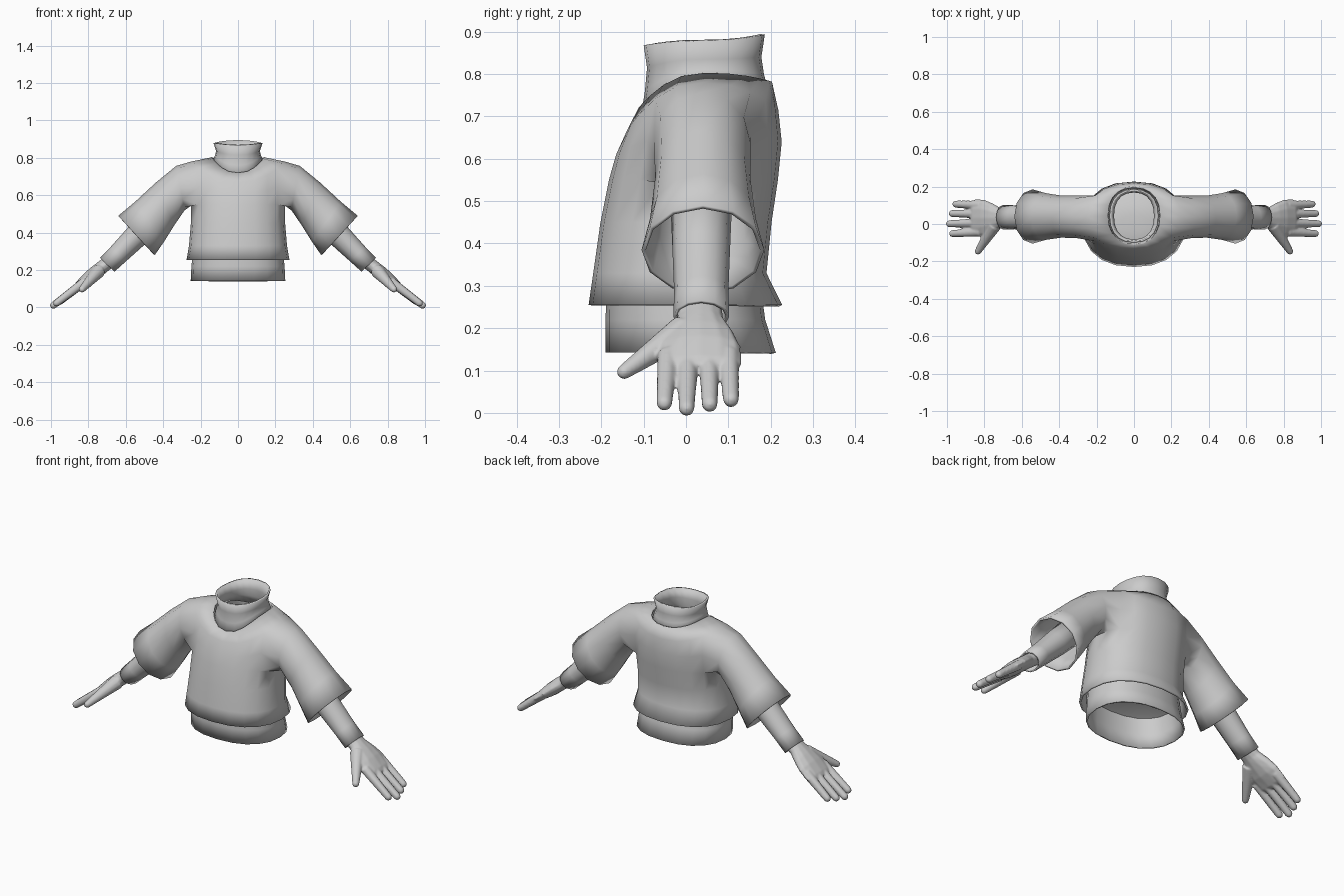
import bpy, bmesh, math
from mathutils import Vector

cube = bpy.data.objects.get("Cube")
if cube:
    bpy.data.objects.remove(cube)

grey = bpy.data.materials.new("plain_grey")
grey.use_nodes = True
colour = (0.6, 0.6, 0.6, 1)
grey.diffuse_color = colour
grey.node_tree.nodes["Principled BSDF"].inputs["Base Color"].default_value = colour

SEG = 20   # points round the body
ARM = 12   # points round an arm


def finish(bm, name, thickness=0, angle=60):
    """Turn a bmesh into a smooth shaded object, with cloth thickness if asked."""
    bmesh.ops.recalc_face_normals(bm, faces=bm.faces)
    mesh = bpy.data.meshes.new(name)
    bm.to_mesh(mesh)
    bm.free()
    mesh.materials.append(grey)
    obj = bpy.data.objects.new(name, mesh)
    bpy.context.collection.objects.link(obj)
    bpy.ops.object.select_all(action="DESELECT")
    obj.select_set(True)
    bpy.context.view_layer.objects.active = obj
    bpy.ops.object.shade_smooth_by_angle(angle=math.radians(angle))
    if thickness:
        solid = obj.modifiers.new("cloth", "SOLIDIFY")
        solid.thickness = thickness
        solid.offset = -1
    return obj


def body_ring(bm, hx, front, back, z_front, z_side, z_back):
    """Rounded-box ring whose height differs at front, side and back."""
    ring = []
    for k in range(SEG):
        a = math.tau * k / SEG
        c, s = math.cos(a), math.sin(a)
        x = hx * math.copysign(abs(c) ** 0.87, c)
        y = (front + back) / 2 + (back - front) / 2 * math.copysign(abs(s) ** 0.87, s)
        z = z_side + ((z_back if s > 0 else z_front) - z_side) * s * s
        ring.append(bm.verts.new((x, y, z)))
    return ring


def oval_ring(bm, centre, u, v, count=ARM):
    return [bm.verts.new(centre + u * math.cos(math.tau * i / count)
                         + v * math.sin(math.tau * i / count)) for i in range(count)]


def bridge(bm, a, b, skip=()):
    n = len(a)
    for i in range(n):
        if i not in skip:
            j = (i + 1) % n
            bm.faces.new((a[i], a[j], b[j], b[i]))


def tube(bm, path, closed=True):
    """Path of (centre, u, v) ovals, capped when closed."""
    rings = [oval_ring(bm, *p) for p in path]
    for a, b in zip(rings, rings[1:]):
        bridge(bm, a, b)
    if closed:
        bm.faces.new(rings[0])
        bm.faces.new(rings[-1][::-1])


def digit(bm, start, end, r0, r1):
    """Tapered finger with a rounded tip."""
    start, end = Vector(start), Vector(end)
    d = (end - start).normalized()
    u = d.cross(Vector((0, 0, 1))).normalized()
    v = u.cross(d)
    tip = end - d * r1
    path = [(start, u * r0, v * r0)]
    for a in (0, 25, 50, 70, 85):
        r = r1 * math.cos(math.radians(a))
        path.append((tip + d * r1 * math.sin(math.radians(a)), u * r, v * r))
    tube(bm, path)


# Outer shirt: body rings with armholes, then sleeves grown from the armholes
bm = bmesh.new()
rings = [body_ring(bm, *r) for r in (
    (0.275, -0.23, 0.227, 0.255, 0.255, 0.255),
    (0.262, -0.219, 0.19, 0.33, 0.33, 0.33),
    (0.252, -0.202, 0.202, 0.45, 0.45, 0.45),
    (0.252, -0.182, 0.217, 0.55, 0.55, 0.55),
    (0.252, -0.165, 0.226, 0.61, 0.66, 0.64),
    (0.25, -0.138, 0.218, 0.67, 0.78, 0.715),
    (0.14, -0.112, 0.203, 0.72, 0.803, 0.782))]
half = SEG // 2
hole = {(c + k) % SEG for c in (0, half) for k in (-2, -1, 0, 1)}
for n in range(len(rings) - 1):
    bridge(bm, rings[n], rings[n + 1], hole if n in (3, 4) else ())

SLEEVE = (  # top x, top z, bottom x, bottom z, front, back
    (0.33, 0.757, 0.285, 0.52, -0.075, 0.152),
    (0.44, 0.667, 0.34, 0.44, -0.073, 0.152),
    (0.55, 0.565, 0.395, 0.352, -0.085, 0.165),
    (0.64, 0.49, 0.445, 0.28, -0.105, 0.185))
AROUND = [(5, 0), (5, -1), (5, -2), (4, -2), (3, -2), (3, -1),
          (3, 0), (3, 1), (3, 2), (4, 2), (5, 2), (5, 1)]
for side in (1, -1):
    last = [rings[n][k % SEG if side > 0 else (half - k) % SEG] for n, k in AROUND]
    for tx, tz, bx, bz, front, back in SLEEVE:
        centre = Vector((side * (tx + bx) / 2, (front + back) / 2, (tz + bz) / 2))
        up = Vector((side * (tx - bx) / 2, 0, (tz - bz) / 2))
        ring = oval_ring(bm, centre, up, Vector((0, (front - back) / 2, 0)))
        bridge(bm, last, ring)
        last = ring
finish(bm, "outer_shirt", 0.01, 75)

# High collar
bm = bmesh.new()
rings = [body_ring(bm, *r) for r in (
    (0.137, -0.108, 0.197, 0.69, 0.78, 0.75),
    (0.124, -0.097, 0.184, 0.76, 0.81, 0.80),
    (0.117, -0.092, 0.178, 0.815, 0.835, 0.84),
    (0.131, -0.1, 0.186, 0.868, 0.878, 0.893))]
for a, b in zip(rings, rings[1:]):
    bridge(bm, a, b)
finish(bm, "collar", 0.01)

# Undershirt band below the hem, closed inside by a shallow dome
bm = bmesh.new()
rings = [body_ring(bm, hx, front, back, z, z, z) for hx, front, back, z in (
    (0.253, -0.19, 0.212, 0.142),
    (0.249, -0.19, 0.187, 0.22),
    (0.24, -0.187, 0.175, 0.31),
    (0.16, -0.12, 0.11, 0.34),
    (0.06, -0.05, 0.05, 0.35))]
for a, b in zip(rings, rings[1:]):
    bridge(bm, a, b)
bm.faces.new(rings[-1])
finish(bm, "undershirt_band", 0.008, 50)

for side, label in ((1, "left"), (-1, "right")):
    def at(x, y, z):
        return Vector((side * x, y, z))

    # Narrow inner sleeve down to the wrist
    bm = bmesh.new()
    tube(bm, [(at(x, 0.036, z), at(r * 0.72, 0, r * 0.7), at(0, -w, 0)) for x, z, r, w in (
        (0.38, 0.55, 0.075, 0.075), (0.54, 0.385, 0.064, 0.068), (0.64, 0.285, 0.056, 0.064),
        (0.699, 0.228, 0.053, 0.066))], closed=False)
    finish(bm, label + "_inner_sleeve", 0.008)

    # Hand: palm, four fingers and thumb fused into one soft form
    bm = bmesh.new()
    tube(bm, [(at(x, 0.033, z), at(0.61 * t, 0, 0.79 * t), at(0, -w, 0)) for x, z, w, t in (
        (0.66, 0.265, 0.05, 0.036), (0.72, 0.22, 0.056, 0.036), (0.76, 0.188, 0.08, 0.037),
        (0.80, 0.155, 0.097, 0.036), (0.85, 0.115, 0.1, 0.026), (0.868, 0.102, 0.085, 0.016))])
    for y, tip_x, tip_z in ((0.107, 0.967, 0.02), (0.056, 0.987, 0.009),
                            (0.001, 1.002, 0.0), (-0.052, 0.985, 0.012)):
        digit(bm, at(0.82, y * 0.9 + 0.004, 0.137), at(tip_x, y, tip_z), 0.025, 0.019)
    digit(bm, at(0.745, -0.005, 0.195), at(0.842, -0.159, 0.088), 0.038, 0.018)
    hand = finish(bm, label + "_hand", 0, 180)
    fuse = hand.modifiers.new("fuse", "REMESH")
    fuse.mode = "VOXEL"
    fuse.voxel_size = 0.005
    fuse.use_smooth_shade = True
    soft = hand.modifiers.new("soften", "SMOOTH")
    soft.factor = 0.5
    soft.iterations = 5
